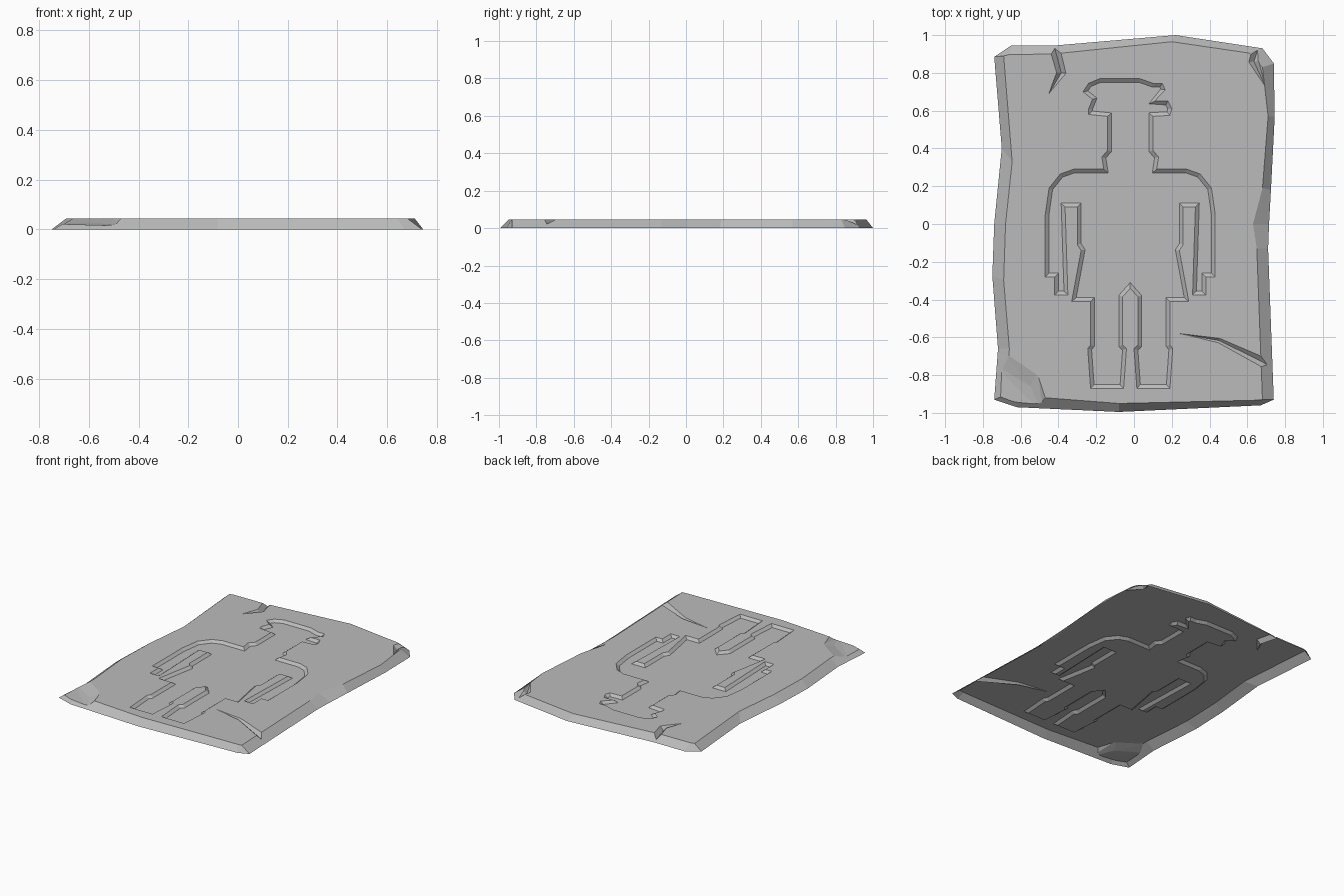
import bpy, bmesh
from mathutils import Vector

HEIGHT = 0.045
CARVE_DEPTH = 0.016
AXIS = -0.02

cube = bpy.data.objects.get("Cube")
if cube:
    bpy.data.objects.remove(cube, do_unlink=True)

stone = bpy.data.materials.new("grey stone")
stone.use_nodes = True
colour = (0.5, 0.5, 0.5, 1)
stone.diffuse_color = colour
stone.node_tree.nodes["Principled BSDF"].inputs["Base Color"].default_value = colour


def finish(bm, name):
    """Turn a bmesh into an object with outward normals."""
    bmesh.ops.recalc_face_normals(bm, faces=bm.faces)
    mesh = bpy.data.meshes.new(name)
    bm.to_mesh(mesh)
    bm.free()
    obj = bpy.data.objects.new(name, mesh)
    bpy.context.collection.objects.link(obj)
    return obj


def loft(name, rings):
    """Closed solid through a list of equally long vertex rings."""
    bm = bmesh.new()
    loops = [[bm.verts.new(point) for point in ring] for ring in rings]
    for low, high in zip(loops, loops[1:]):
        count = len(low)
        for i in range(count):
            j = (i + 1) % count
            bm.faces.new((low[i], low[j], high[j], high[i]))
    bm.faces.new(loops[0])
    bm.faces.new(loops[-1])
    return finish(bm, name)


def inset(outline, distance):
    """Mitred offset of a clockwise outline, positive going inward."""
    points = [Vector(p) for p in outline]
    result = []
    for i, here in enumerate(points):
        a = (here - points[i - 1]).normalized()
        b = (points[(i + 1) % len(points)] - here).normalized()
        normal_a, normal_b = Vector((a.y, -a.x)), Vector((b.y, -b.x))
        mitre = (normal_a + normal_b).normalized()
        result.append(here + mitre * distance / max(mitre.dot(normal_a), 0.6))
    return result


def at_height(outline, z):
    return [(p[0], p[1], z) for p in outline]


def groove(name, path, depth):
    """V-shaped crack cutter along (x, y, width) points."""
    rings = []
    widest = max(p[2] for p in path)
    for i, (x, y, width) in enumerate(path):
        before, after = path[max(i - 1, 0)], path[min(i + 1, len(path) - 1)]
        along = Vector((after[0] - before[0], after[1] - before[1])).normalized()
        side = Vector((-along.y, along.x)) * width / 2
        bottom = HEIGHT - depth * width / widest
        rings.append([(x + side.x, y + side.y, HEIGHT + 0.003),
                      (x - side.x, y - side.y, HEIGHT + 0.003),
                      (x, y, bottom)])
    return loft(name, rings)


def hull(name, points):
    bm = bmesh.new()
    for point in points:
        bm.verts.new(point)
    bmesh.ops.convex_hull(bm, input=bm.verts)
    return finish(bm, name)


# Rough slab: each row is a foot point and the matching upper rim point
slab_edge = [
    ((-.74, .885), (-.69, .89)), ((-.65, .945), (-.66, .897)),
    ((-.42, .945), (-.43, .9)), ((.22, 1), (.2, .965)),
    ((.68, .93), (.61, .905)), ((.74, .85), (.68, .83)),
    ((.745, .57), (.71, .57)), ((.725, .18), (.68, .19)),
    ((.715, 0), (.63, 0)), ((.71, -.13), (.65, -.13)),
    ((.74, -.93), (.68, -.93)), ((.67, -.96), (.64, -.933)),
    ((-.08, -.995), (-.08, -.95)), ((-.62, -.97), (-.6, -.91)),
    ((-.74, -.93), (-.67, -.9)), ((-.72, -.66), (-.66, -.66)),
    ((-.75, -.275), (-.69, -.3)), ((-.74, 0), (-.68, 0)),
    ((-.7, .4), (-.645, .33)),
]
slab = loft("stone_slab", [at_height([row[0] for row in slab_edge], 0),
                           at_height([row[1] for row in slab_edge], HEIGHT)])

# Carved figure: uneven head, then one body half mirrored about its axis
head = [
    (-.24, .58), (-.24, .61), (-.22, .66), (-.27, .7), (-.24, .745),
    (-.18, .77), (.03, .77), (.1, .745), (.15, .745), (.165, .71),
    (.11, .65), (.18, .65), (.2, .61), (.19, .575),
]
half_body = [
    (.12, .57), (.12, .39), (.15, .355), (.14, .29), (.3, .29), (.37, .265),
    (.43, .19), (.45, .05), (.45, -.28), (.4, -.28), (.4, -.375), (.33, -.375),
    (.345, .09), (.28, .09), (.28, -.11), (.26, -.14), (.31, -.41), (.21, -.41),
    (.21, -.64), (.225, -.66), (.21, -.87), (.035, -.87), (.02, -.66),
    (.04, -.64), (.04, -.385),
]
right_side = [(AXIS + x, y) for x, y in half_body]
left_side = [(AXIS - x, y) for x, y in reversed(half_body)]
figure = head + right_side + [(AXIS, -.34)] + left_side
wall = 0.02
above = 0.008
carving = loft("figure_cutter", [
    at_height(inset(figure, wall), HEIGHT - CARVE_DEPTH),
    at_height(inset(figure, -wall * above / CARVE_DEPTH), HEIGHT + above)])

# Cracks and the broken corner
cutters = [
    carving,
    groove("back_left_crack",
           [(-.43, .97, .06), (-.385, .8, .055), (-.45, .69, .003)], .03),
    groove("back_right_crack",
           [(.67, .97, .07), (.635, .86, .06), (.695, .73, .003)], .03),
    groove("front_gash",
           [(.24, -.58, .003), (.45, -.617, .03), (.67, -.725, .055),
            (.8, -.8, .06)], .025),
    hull("corner_chip_cutter", [
        (-.73, -.63, .05), (-.51, -.78, .05), (-.44, -.99, .05),
        (-.77, -.72, .024), (-.55, -.86, .024), (-.48, -1, .015),
        (-.8, -1, .024), (-.82, -1, .05)]),
]
for cutter in cutters:
    cutter.hide_render = True
    cut = slab.modifiers.new(cutter.name, "BOOLEAN")
    cut.operation = "DIFFERENCE"
    cut.solver = "EXACT"
    cut.object = cutter

# Bake the cuts, then open the underside so the slab is a shell
bpy.context.view_layer.update()
graph = bpy.context.evaluated_depsgraph_get()
carved = bpy.data.meshes.new_from_object(slab.evaluated_get(graph))
slab.modifiers.clear()
slab.data = carved
for cutter in cutters:
    bpy.data.objects.remove(cutter, do_unlink=True)

bm = bmesh.new()
bm.from_mesh(carved)
underside = [f for f in bm.faces if all(v.co.z < 0.001 for v in f.verts)]
bmesh.ops.delete(bm, geom=underside, context="FACES")
bm.to_mesh(carved)
bm.free()
carved.materials.clear()
carved.materials.append(stone)
